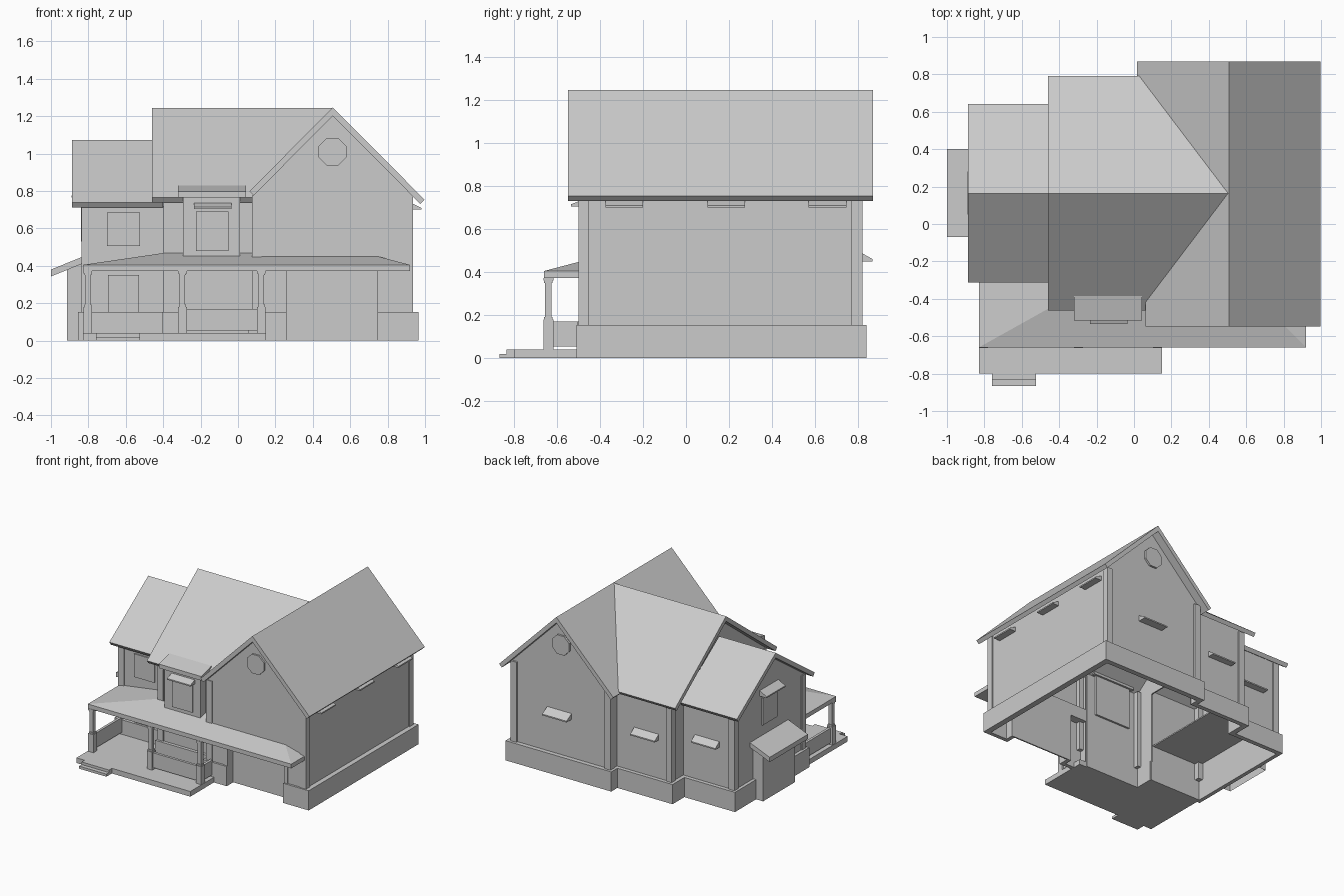
import bpy, bmesh, math

cube = bpy.data.objects.get("Cube")
if cube:
    bpy.data.objects.remove(cube, do_unlink=True)

grey = bpy.data.materials.new("plain_grey")
grey.use_nodes = True
grey.diffuse_color = (0.6, 0.6, 0.6, 1)
grey.node_tree.nodes["Principled BSDF"].inputs["Base Color"].default_value = (0.6, 0.6, 0.6, 1)


def finish(name, bm):
    bmesh.ops.recalc_face_normals(bm, faces=bm.faces)
    mesh = bpy.data.meshes.new(name)
    bm.to_mesh(mesh)
    bm.free()
    mesh.materials.append(grey)
    bpy.context.collection.objects.link(bpy.data.objects.new(name, mesh))


def prism(name, profile, axis, a, b, skip=(), caps=(True, True)):
    """Extrude a profile along x (y, z), y (x, z) or z (x, y); skip lists open sides."""
    bm = bmesh.new()

    def place(p, t):
        c = list(p)
        c.insert("xyz".index(axis), t)
        return bm.verts.new(c)

    ends = [[place(p, t) for p in profile] for t in (a, b)]
    for end, closed in zip(ends, caps):
        if closed:
            bm.faces.new(end)
    lo, hi = ends
    for i in range(len(profile)):
        if i not in skip:
            j = (i + 1) % len(profile)
            bm.faces.new((lo[i], lo[j], hi[j], hi[i]))
    finish(name, bm)


def box(name, x0, x1, y0, y1, z0, z1):
    prism(name, [(x0, y0), (x1, y0), (x1, y1), (x0, y1)], "z", z0, z1)


def gable_roof(name, axis, mid, half, ridge, eave, a, b, trim=0.0, t=0.032):
    """Chevron slab; trim shortens the low side along its slope."""
    pitch = (ridge - eave) / half
    slope = math.atan(pitch)
    s, c = t * math.sin(slope), t * math.cos(slope)
    left, left_z = mid - half + trim, eave + trim * pitch
    prism(name, [(left, left_z), (mid, ridge), (mid + half, eave),
                 (mid + half - s, eave - c), (mid, ridge - t / math.cos(slope)),
                 (left + s, left_z - c)], axis, a, b)


def awning(name, axis, wall, out, a, b, z0, z1):
    prism(name, [(wall, z0), (wall + out, z0), (wall + out, z0 + 0.01), (wall, z1)], axis, a, b)


# Wall shells, open underneath and between the wings, tops buried in the roof slabs
prism("right_wing_walls", [(0.08, 0), (0.927, 0), (0.927, 0.79), (0.507, 1.215), (0.08, 0.785)],
      "y", -0.494, 0.805, skip=(0, 2, 3, 4), caps=(False, True))
prism("right_front_wall", [(0.08, 0), (0.25, 0), (0.25, 0.38), (0.755, 0.38), (0.755, 0), (0.927, 0),
                           (0.927, 0.79), (0.507, 1.215), (0.08, 0.785)], "y", -0.494, -0.484)
middle_top = [(0.735, 0.77), (0.164, 1.215), (-0.415, 0.77)]
prism("middle_walls", [(-0.415, 0), (0.735, 0)] + middle_top,
      "x", -0.39, 0.1, skip=(0, 2, 3), caps=(False, False))
prism("middle_gable_wall", [(-0.415, 0.7), (0.735, 0.7)] + middle_top, "x", -0.39, -0.38)
prism("left_wing_walls", [(-0.27, 0), (0.59, 0), (0.59, 0.745), (0.164, 1.045), (-0.27, 0.742)],
      "x", -0.83, -0.39, skip=(0, 2, 3), caps=(True, False))
for name, x, y0, y1, top in [("right_front_return", 0.08, -0.494, -0.41, 0.78),
                             ("right_back_return", 0.08, 0.73, 0.805, 0.78),
                             ("middle_front_return", -0.39, -0.415, -0.26, 0.765),
                             ("middle_back_return", -0.39, 0.585, 0.735, 0.765)]:
    box(name, x, x + 0.01, y0, y1, 0, top)

# Recessed wide door with jambs
box("garage_door", 0.24, 0.765, -0.43, -0.42, 0, 0.38)
for x in (0.23, 0.745):
    box("garage_jamb", x, x + 0.03, -0.5, -0.42, 0, 0.38)

# Roofs
gable_roof("right_wing_front_roof", "y", 0.507, 0.491, 1.247, 0.753, -0.548, 0.165, trim=0.045)
gable_roof("right_wing_back_roof", "y", 0.507, 0.491, 1.247, 0.753, 0.165, 0.87)
gable_roof("middle_roof", "x", 0.164, 0.627, 1.243, 0.765, -0.46, 0.507)
gable_roof("left_wing_roof", "x", 0.164, 0.478, 1.072, 0.738, -0.887, -0.40)

# Foundation bands around the outside
for name, x0, x1, y0, y1 in [
    ("right_side_base", 0.92, 0.965, -0.51, 0.84),
    ("right_front_base", 0.745, 0.965, -0.51, -0.48),
    ("right_inner_front_base", 0.055, 0.26, -0.51, -0.48),
    ("right_back_base", 0.055, 0.965, 0.80, 0.84),
    ("right_back_return_base", 0.055, 0.085, 0.74, 0.84),
    ("right_front_return_base", 0.055, 0.085, -0.51, -0.42),
    ("middle_front_base", -0.405, 0.08, -0.44, -0.41),
    ("middle_front_return_base", -0.405, -0.375, -0.44, -0.27),
    ("middle_back_base", -0.42, 0.08, 0.73, 0.765),
    ("middle_back_return_base", -0.42, -0.39, 0.59, 0.765),
    ("left_front_base", -0.855, -0.39, -0.295, -0.265),
    ("left_side_base", -0.855, -0.825, -0.295, 0.62),
    ("left_back_base", -0.855, -0.39, 0.585, 0.62),
]:
    box(name, x0, x1, y0, y1, 0, 0.153)

# Corner boards
R = 0.025
for i, (x, y, top) in enumerate([
    (0.91, -0.475, 0.775), (0.91, 0.795, 0.775), (0.1, -0.475, 0.775), (0.1, 0.795, 0.775),
    (-0.372, -0.398, 0.76), (-0.372, 0.718, 0.76), (-0.812, -0.253, 0.73), (-0.812, 0.575, 0.73),
]):
    box(f"corner_board_{i}", x - R, x + R, y - R, y + R, 0.15, top)

# Porch floor and steps
box("porch_floor", -0.83, 0.15, -0.8, -0.42, 0, 0.04)
box("porch_floor_recess", -0.83, -0.40, -0.42, -0.27, 0, 0.04)
box("upper_step", -0.76, -0.525, -0.835, -0.8, 0, 0.04)
box("lower_step", -0.76, -0.525, -0.867, -0.835, 0, 0.02)

# Hipped porch roof with fascia and ceiling
bm = bmesh.new()
outline = [(-0.83, -0.66), (0.92, -0.66), (0.92, -0.42), (-0.40, -0.42), (-0.40, -0.27), (-0.83, -0.27)]
low = [bm.verts.new((x, y, 0.372)) for x, y in outline]
rim = [bm.verts.new((x, y, z)) for (x, y), z in zip(outline, (0.405, 0.405, 0.405, 0.468, 0.468, 0.405))]
hip = bm.verts.new((0.68, -0.42, 0.468))
bm.faces.new(low)
for i in range(len(low)):
    j = (i + 1) % len(low)
    bm.faces.new((low[i], low[j], rim[j], rim[i]))
bm.faces.new((rim[0], rim[1], hip, rim[3]))
bm.faces.new((rim[1], rim[2], hip))
bm.faces.new((rim[2], rim[3], hip))
bm.faces.new((rim[0], rim[3], rim[4], rim[5]))
finish("porch_roof", bm)

# Porch posts: pedestal, shaft, collars
PY = -0.64
for x in (-0.803, -0.297, 0.125):
    for part, r, z0, z1 in [("pedestal", 0.023, 0.04, 0.18), ("pedestal_cap", 0.019, 0.18, 0.192),
                            ("shaft", 0.0145, 0.192, 0.35), ("collar", 0.019, 0.35, 0.36),
                            ("capital", 0.023, 0.36, 0.373)]:
        box("post_" + part, x - r, x + r, PY - r, PY + r, z0, z1)

# Solid railings
box("front_railing", -0.275, 0.102, PY - 0.01, PY + 0.01, 0.055, 0.17)
box("right_railing", 0.115, 0.135, -0.62, -0.505, 0.055, 0.17)
box("left_railing", -0.813, -0.793, -0.62, -0.29, 0.055, 0.17)

# Bay window with its own roof
box("bay_walls", -0.295, 0.012, -0.48, -0.40, 0.45, 0.775)
prism("bay_roof", [(-0.515, 0.765), (-0.515, 0.797), (-0.385, 0.83), (-0.385, 0.765)], "x", -0.32, 0.043)

# Side entry, open underneath, with lean-to roof, and the raised floor behind it
prism("side_entry", [(-0.83, 0), (-0.915, 0), (-0.915, 0.383), (-0.83, 0.42)], "y", -0.03, 0.36, skip=(0, 2, 3))
prism("side_entry_roof", [(-1.0, 0.343), (-1.0, 0.38), (-0.82, 0.453), (-0.82, 0.416)], "y", -0.07, 0.40)
box("left_wing_floor", -0.825, -0.40, -0.265, 0.585, 0.28, 0.29)

# Awnings: right side, back, left gable and bay
for y in (-0.375, 0.1, 0.57):
    awning("right_awning", "y", 0.92, 0.06, y, y + 0.175, 0.70, 0.74)
for wall, out, x in ((0.80, 0.068, 0.42), (0.73, 0.055, -0.28), (0.585, 0.055, -0.70)):
    awning("back_awning", "x", wall, out, x, x + 0.21, 0.45, 0.498)
awning("gable_awning", "y", -0.825, -0.065, 0.05, 0.28, 0.765, 0.81)
awning("bay_awning", "x", -0.475, -0.06, -0.235, -0.035, 0.705, 0.738)

# Thin window and door plates
box("upper_left_window", -0.70, -0.525, -0.279, -0.27, 0.505, 0.685)
box("front_door", -0.695, -0.53, -0.279, -0.27, 0.045, 0.35)
box("bay_window", -0.225, -0.05, -0.489, -0.48, 0.48, 0.69)
box("gable_window", -0.839, -0.83, 0.075, 0.255, 0.53, 0.74)

# Octagonal gable vents
ring = [(0.505 + 0.08 * math.cos(math.pi * (k + 0.5) / 4),
         1.01 + 0.08 * math.sin(math.pi * (k + 0.5) / 4)) for k in range(8)]
for y in (-0.508, 0.80):
    prism("gable_vent", ring, "y", y, y + 0.02)
